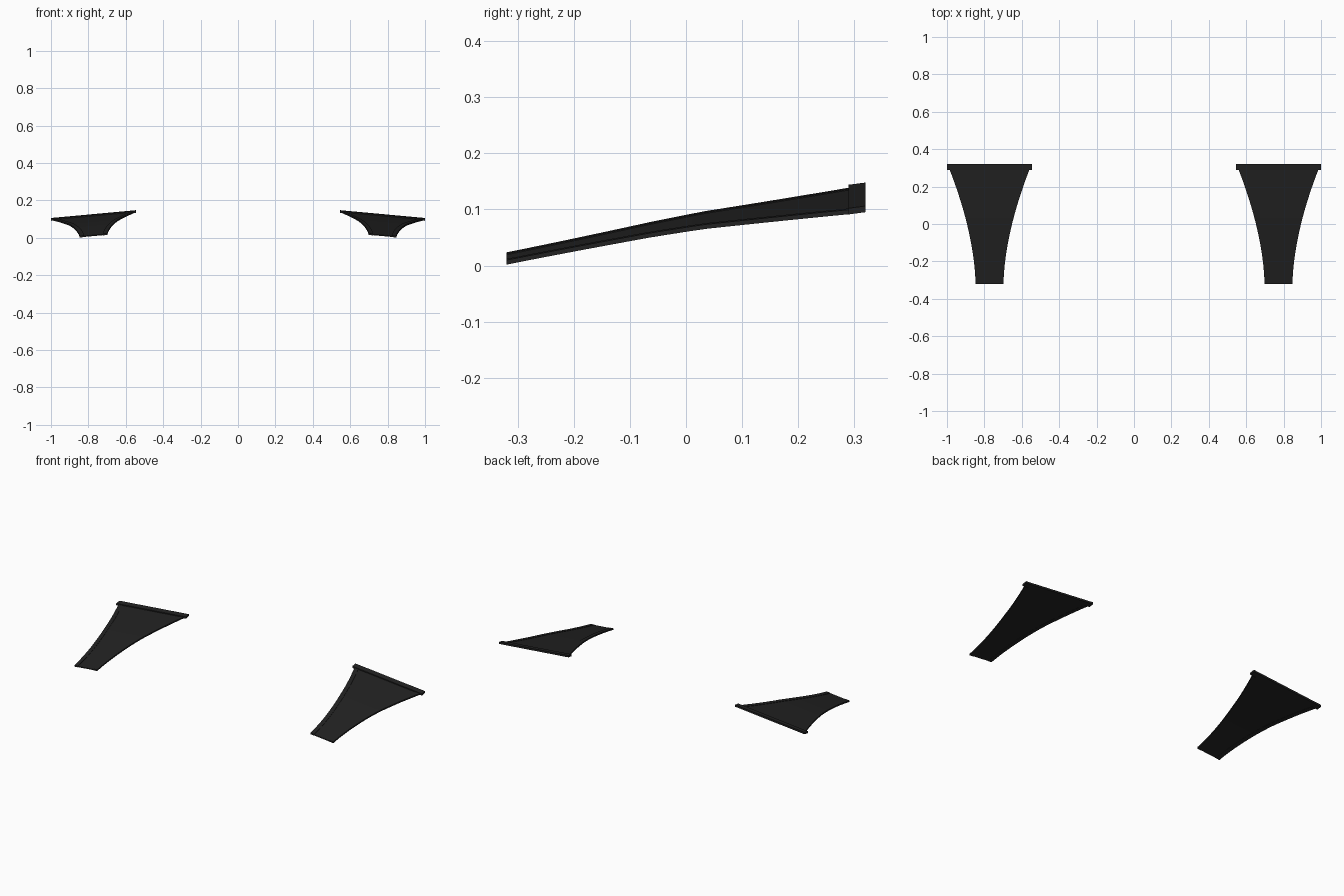
import bpy, bmesh

if "Cube" in bpy.data.objects:
    bpy.data.objects.remove(bpy.data.objects["Cube"])

CX = 0.7725      # centre line of each duct
TILT = -0.092    # fall towards the outside
RIM = 0.024      # width of the side rims

mat = bpy.data.materials.new("dark_grey_plastic")
mat.diffuse_color = (0.016, 0.016, 0.016, 1)
mat.use_nodes = True
mat.node_tree.nodes["Principled BSDF"].inputs["Base Color"].default_value = mat.diffuse_color


def half_width(y):
    t = max(0.0, (y + 0.32) / 0.64)
    return 0.075 + 0.15 * t ** 1.72


def height(y):
    # two gentle slopes meeting near the middle
    pts = [(-0.32, 0.0125), (-0.06, 0.0645), (0.03, 0.0805), (0.32, 0.119)]
    for (y0, z0), (y1, z1) in zip(pts, pts[1:]):
        if y <= y1 + 1e-6:
            return z0 + (z1 - z0) * (y - y0) / (y1 - y0)
    return pts[-1][1]


def loft(name, ys, left, right, low, high):
    """Tilted strip between two side curves, mirrored to the other side."""
    bm = bmesh.new()
    rings = []
    for y in ys:
        ring = []
        for dx, dz in ((left(y), low), (right(y), low), (right(y), high), (left(y), high)):
            ring.append(bm.verts.new((CX + dx, y, height(y) + TILT * dx + dz)))
        rings.append(ring)
    for a, b in zip(rings, rings[1:]):
        for i in range(4):
            j = (i + 1) % 4
            bm.faces.new((a[i], a[j], b[j], b[i]))
    bm.faces.new(rings[0][::-1])
    bm.faces.new(rings[-1])
    bmesh.ops.recalc_face_normals(bm, faces=bm.faces)
    me = bpy.data.meshes.new(name)
    bm.to_mesh(me)
    bm.free()
    me.materials.append(mat)
    ob = bpy.data.objects.new(name, me)
    bpy.context.collection.objects.link(ob)
    mirror = ob.modifiers.new("mirror", 'MIRROR')
    mirror.use_axis[0] = True
    mirror.use_clip = False
    return ob


N = 24
ys = [-0.32 + 0.61 * i / N for i in range(N + 1)]

# flared floor panel
loft("duct_panel", ys, lambda y: RIM - half_width(y), lambda y: half_width(y) - RIM, -0.003, 0.002)

# slightly raised rims along the curved sides
loft("inner_rim", ys, lambda y: -half_width(y), lambda y: RIM - half_width(y), -0.004, 0.004)
loft("outer_rim", ys, lambda y: half_width(y) - RIM, half_width, -0.004, 0.004)

# taller lip across the wide rear end
loft("rear_lip", [0.29, 0.32], lambda y: -0.2275, lambda y: 0.2275, -0.003, 0.008)
